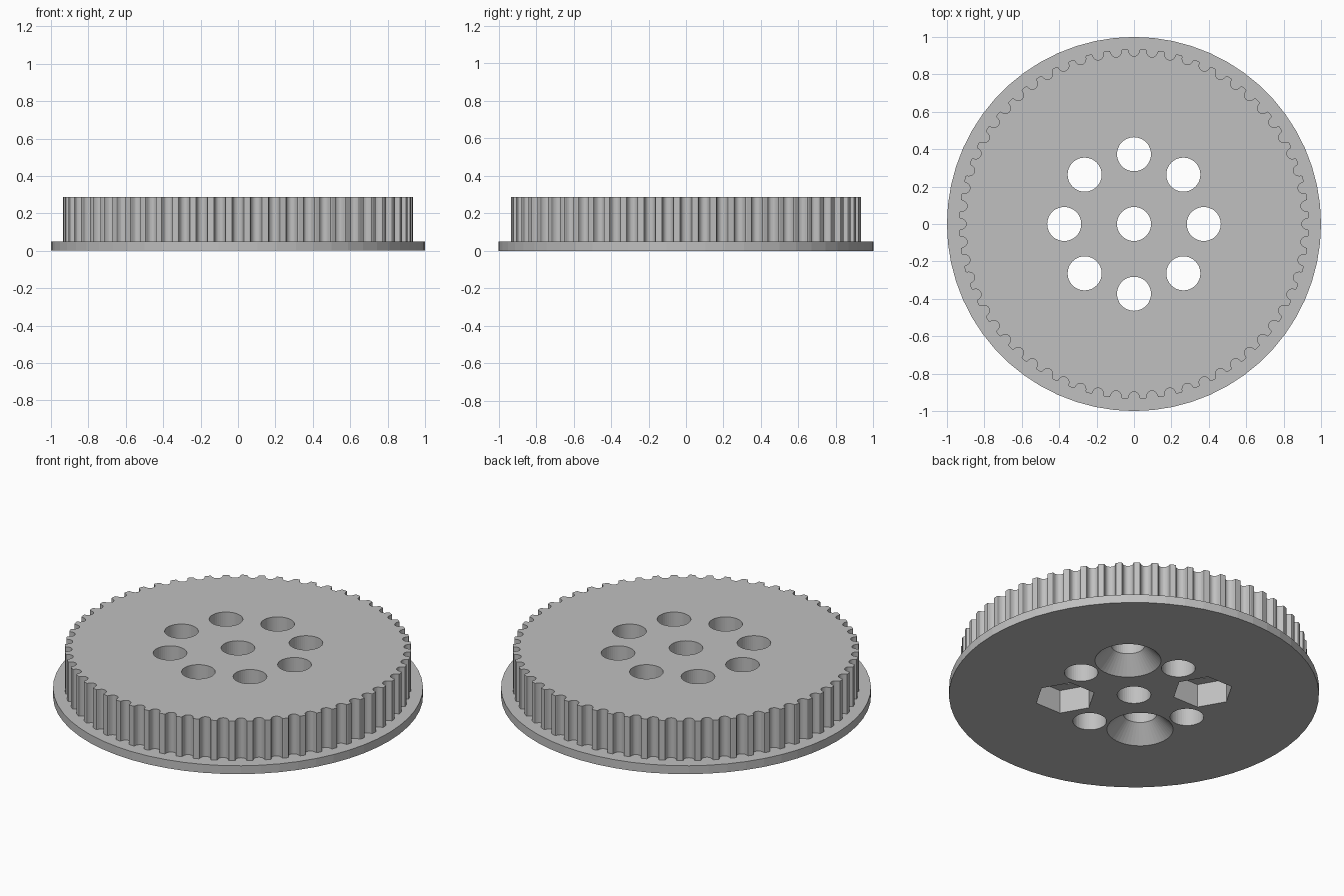
import bpy
import bmesh
from math import sin, cos, pi, radians
from mathutils import Matrix, Vector

cube = bpy.data.objects.get("Cube")
if cube:
    bpy.data.objects.remove(cube, do_unlink=True)

TEETH = 60
TIP_R = 0.935
TOP = 0.287
FLANGE_H = 0.05
HOLE_R = 0.091
RING_R = 0.373

grey = bpy.data.materials.new("light grey")
grey.use_nodes = True
COLOUR = (0.53, 0.53, 0.53, 1)
grey.diffuse_color = COLOUR
grey.node_tree.nodes["Principled BSDF"].inputs["Base Color"].default_value = COLOUR


def add_object(name, bm):
    mesh = bpy.data.meshes.new(name)
    bmesh.ops.recalc_face_normals(bm, faces=bm.faces)
    bm.to_mesh(mesh)
    bm.free()
    mesh.materials.append(grey)
    obj = bpy.data.objects.new(name, mesh)
    bpy.context.collection.objects.link(obj)
    return obj


def frustum(name, sides, r_low, r_high, z_low, z_high, x=0, y=0):
    """Upright prism, cylinder or cone with its first corner on +x."""
    bm = bmesh.new()
    loops = []
    for r, z in ((r_low, z_low), (r_high, z_high)):
        loops.append([bm.verts.new((x + r * cos(2 * pi * i / sides),
                                    y + r * sin(2 * pi * i / sides), z))
                      for i in range(sides)])
    low, high = loops
    bm.faces.new(low[::-1])
    bm.faces.new(high)
    for i in range(sides):
        j = (i + 1) % sides
        bm.faces.new((low[i], low[j], high[j], high[i]))
    return add_object(name, bm)


def apply_boolean(target, tool, operation):
    mod = target.modifiers.new(operation.lower(), "BOOLEAN")
    mod.operation = operation
    mod.solver = "EXACT"
    mod.object = tool
    bpy.context.view_layer.objects.active = target
    bpy.ops.object.modifier_apply(modifier=mod.name)
    bpy.data.objects.remove(tool, do_unlink=True)


# Toothed rim: one rounded groove outline repeated around the circle
half_groove = [(0.036, 0), (0.032, 0.002), (0.0297, 0.0065), (0.0287, 0.012),
               (0.0271, 0.017), (0.025, 0.022), (0.0224, 0.0268),
               (0.0178, 0.0316), (0.0123, 0.0351), (0.0063, 0.0372)]
groove = ([(-s, d) for s, d in half_groove] + [(0, 0.038)]
          + half_groove[::-1])
bm = bmesh.new()
outline = []
for t in range(TEETH):
    turn = Matrix.Rotation(2 * pi * t / TEETH, 3, "Z")
    for side, depth in groove:
        outline.append(bm.verts.new(turn @ Vector((TIP_R - depth, side, 0.02))))
base = bm.faces.new(outline)
top = bmesh.ops.extrude_face_region(bm, geom=[base], use_keep_orig=True)
bmesh.ops.translate(bm, vec=(0, 0, TOP - 0.02),
                    verts=[v for v in top["geom"] if isinstance(v, bmesh.types.BMVert)])
rim = add_object("toothed_rim", bm)

# Flange disc joined to the rim
pulley = frustum("toothed_pulley", 60, 1, 1, 0, FLANGE_H)
apply_boolean(pulley, rim, "UNION")

# Centre bore and ring of eight through holes
centres = [(0, 0)] + [(RING_R * cos(a * pi / 4), RING_R * sin(a * pi / 4))
                      for a in range(8)]
for x, y in centres:
    hole = frustum("hole_cutter", 48, HOLE_R, HOLE_R, -0.1, TOP + 0.1, x, y)
    apply_boolean(pulley, hole, "DIFFERENCE")

# Underside: countersinks on one diagonal, hexagonal nut pockets on the other
for angle in (45, 225):
    x, y = RING_R * cos(radians(angle)), RING_R * sin(radians(angle))
    sink = frustum("countersink_cutter", 48, 0.189, 0.08, -0.011, 0.107, x, y)
    apply_boolean(pulley, sink, "DIFFERENCE")
    pocket = frustum("nut_cutter", 6, 0.166, 0.166, -0.05, 0.14, -x, y)
    apply_boolean(pulley, pocket, "DIFFERENCE")
